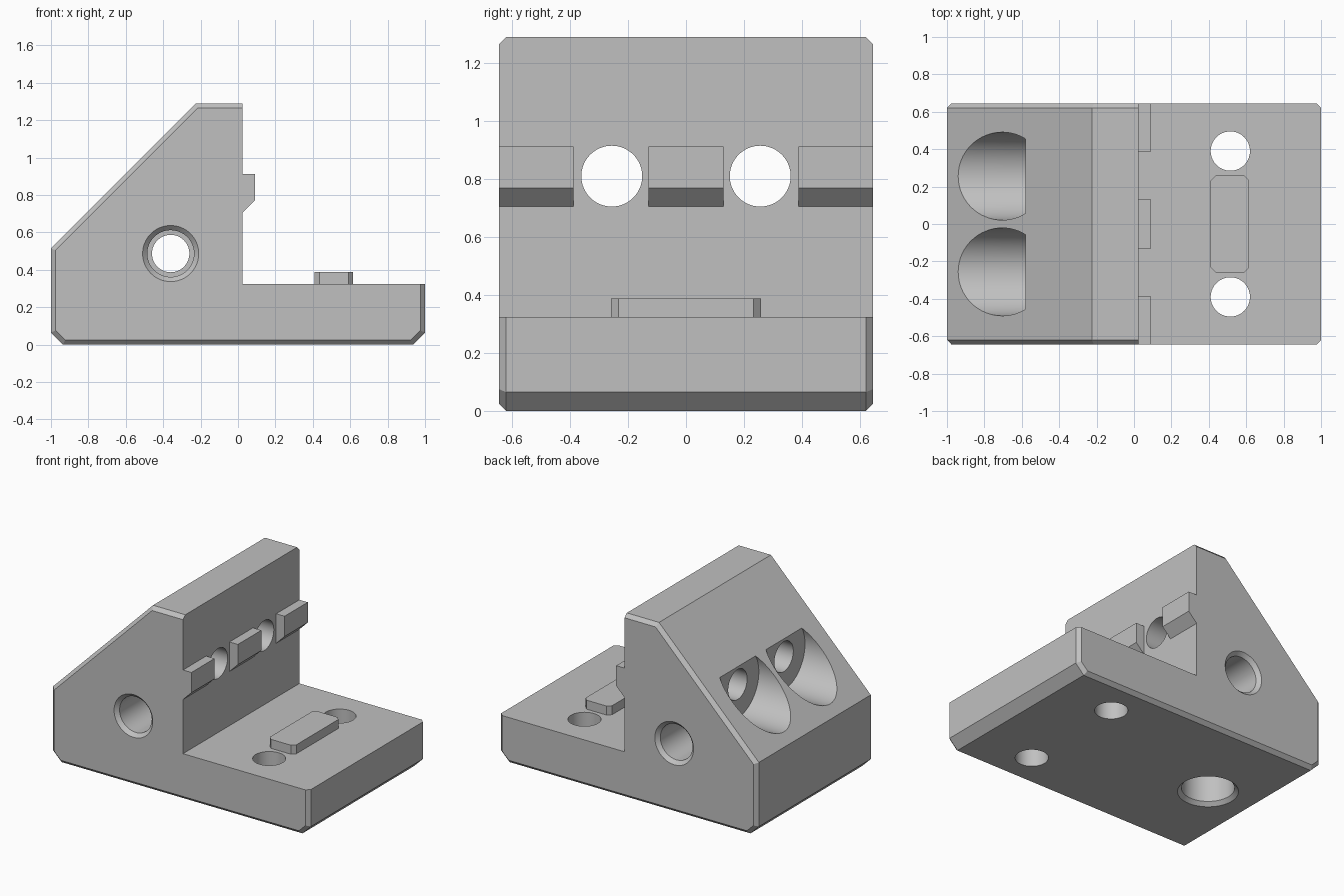
import bpy, bmesh, math
from mathutils import Vector

default = bpy.data.objects.get("Cube")
if default:
    bpy.data.objects.remove(default, do_unlink=True)

W = 0.645          # half width in y
CH = 0.025         # small chamfer

grey = bpy.data.materials.new("plain grey")
grey.use_nodes = True
COLOR = (0.53, 0.53, 0.53, 1)
grey.diffuse_color = COLOR
grey.node_tree.nodes["Principled BSDF"].inputs["Base Color"].default_value = COLOR


def finish(name, bm):
    bmesh.ops.recalc_face_normals(bm, faces=bm.faces)
    mesh = bpy.data.meshes.new(name)
    bm.to_mesh(mesh)
    bm.free()
    mesh.materials.append(grey)
    obj = bpy.data.objects.new(name, mesh)
    bpy.context.collection.objects.link(obj)
    return obj


def prism(points, direction):
    """Extrude a closed outline along a direction."""
    bm = bmesh.new()
    face = bm.faces.new([bm.verts.new(p) for p in points])
    new = bmesh.ops.extrude_face_region(bm, geom=[face])["geom"]
    bmesh.ops.translate(bm, vec=direction,
                        verts=[v for v in new if isinstance(v, bmesh.types.BMVert)])
    return bm


def side_prism(profile, y0, y1):
    return prism([(x, y0, z) for x, z in profile], (0, y1 - y0, 0))


def bore(axis, centre, steps, sides=64):
    """Turned cutter: steps are (position along axis, radius)."""
    bm = bmesh.new()
    turn = Vector((0, 0, 1)).rotation_difference(Vector(axis))
    rings = []
    for t, r in steps:
        ring = []
        for i in range(sides):
            a = 2 * math.pi * i / sides
            p = turn @ Vector((r * math.cos(a), r * math.sin(a), t))
            ring.append(bm.verts.new(p + Vector(centre)))
        rings.append(ring)
    for a, b in zip(rings, rings[1:]):
        for i in range(sides):
            j = (i + 1) % sides
            bm.faces.new((a[i], a[j], b[j], b[i]))
    bm.faces.new(rings[0])
    bm.faces.new(rings[-1])
    return finish("cutter", bm)


# Main body: sloped bracket with a flat foot
outline = [(-0.935, 0), (0.935, 0), (1, 0.065), (1, 0.325), (0.025, 0.325),
           (0.025, 1.29), (-0.225, 1.29), (-1, 0.515), (-1, 0.065)]
bm = side_prism(outline, -W, W)


def is_outer_edge(e):
    a, b = (v.co for v in e.verts)
    if abs(a.y - b.y) > 0.01:
        return False
    foot_top = abs(a.z - 0.325) < 0.001 and abs(b.z - 0.325) < 0.001
    wall = abs(a.x - 0.025) < 0.001 and abs(b.x - 0.025) < 0.001
    return not (foot_top or wall)


bmesh.ops.bevel(bm, geom=[e for e in bm.edges if is_outer_edge(e)], offset=CH,
                offset_type='OFFSET', segments=1, affect='EDGES')
body = finish("bracket_body", bm)

# Holes
cutters = []
for s in (-1, 1):
    cutters.append(bore((0, 0, 1), (0.515, s * 0.39, 0), [(-0.2, 0.105), (0.6, 0.105)]))
    cutters.append(bore((1, 0, 0), (0, s * 0.256, 0.81),
                        [(-1.3, 0.235), (-0.58, 0.235), (-0.58, 0.105), (0.3, 0.105)]))
# cross hole, wider and countersunk at both ends
half = [(0.3, 0.1), (0.3, 0.125), (W - CH, 0.125), (W, 0.15), (W + 0.1, 0.15)]
cutters.append(bore((0, 1, 0), (-0.36, 0, 0.487),
                    [(-t, r) for t, r in reversed(half)] + half))
# blind pocket underneath
cutters.append(bore((0, 0, 1), (-0.61, 0, 0),
                    [(-0.1, 0.193), (0, 0.193), (CH, 0.168), (0.3, 0.168)]))

for cutter in cutters:
    cutter.hide_render = True
    mod = body.modifiers.new("hole", 'BOOLEAN')
    mod.operation = 'DIFFERENCE'
    mod.solver = 'EXACT'
    mod.object = cutter
bpy.context.view_layer.objects.active = body
body.select_set(True)
for mod in list(body.modifiers):
    bpy.ops.object.modifier_apply(modifier=mod.name)
for cutter in cutters:
    bpy.data.objects.remove(cutter, do_unlink=True)
bpy.ops.object.shade_smooth_by_angle(angle=math.radians(25))

# Locating lugs on the upright wall
lug = [(0.025, 0.705), (0.09, 0.77), (0.09, 0.912), (0.025, 0.912)]
for name, y0, y1 in (("front_lug", -W, -0.388), ("middle_lug", -0.13, 0.13),
                     ("back_lug", 0.388, W)):
    finish(name, side_prism(lug, y0, y1))

# Locating key on the foot, with clipped corners
kx, ky, c = 0.103, 0.258, 0.025
corners = [(kx, ky - c), (kx - c, ky), (c - kx, ky), (-kx, ky - c),
           (-kx, c - ky), (c - kx, -ky), (kx - c, -ky), (kx, c - ky)]
finish("foot_key", prism([(0.513 + x, y, 0.325) for x, y in corners], (0, 0, 0.063)))
